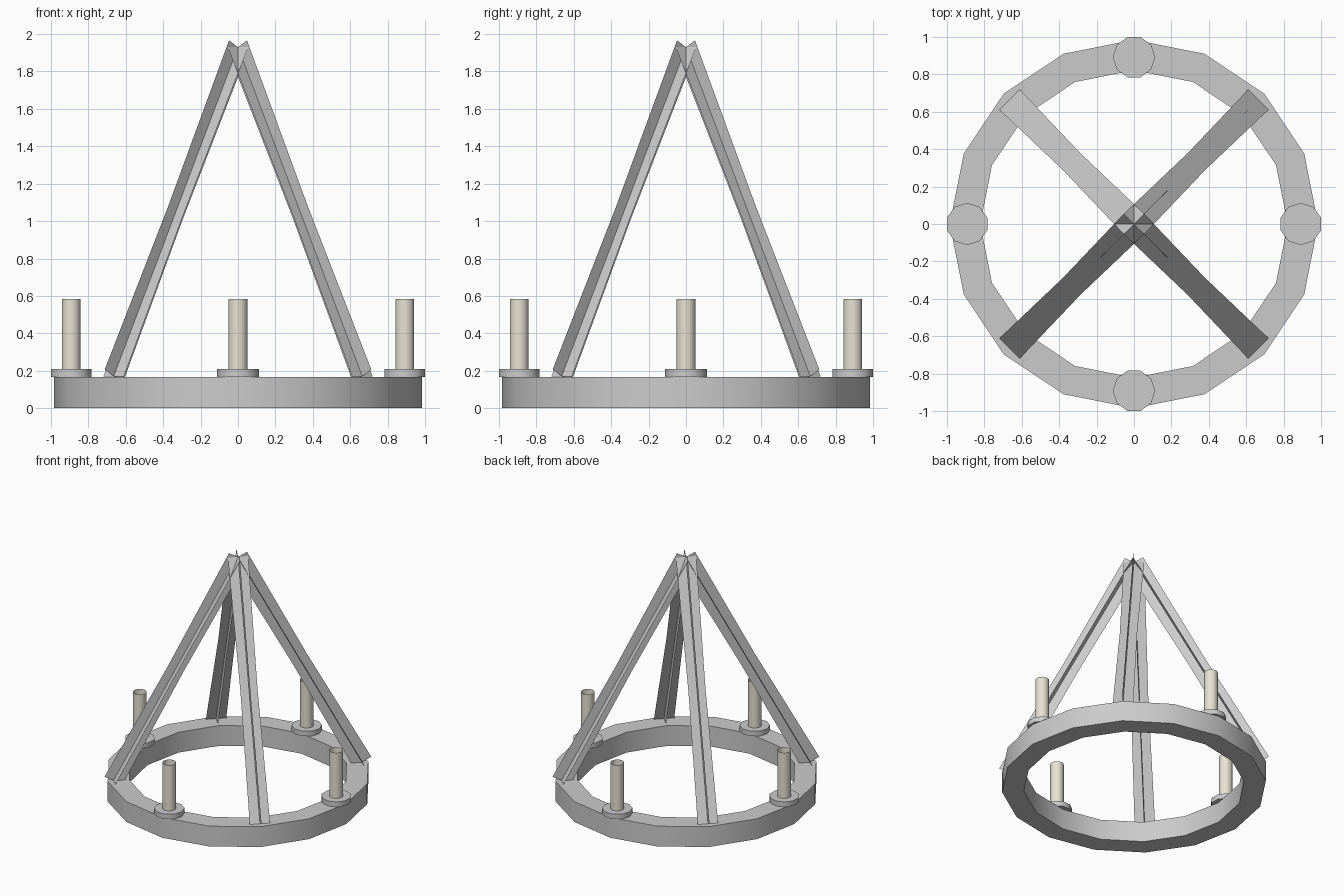
import bpy, bmesh
from math import cos, sin, pi, radians
from mathutils import Vector, Matrix

if "Cube" in bpy.data.objects:
    bpy.data.objects.remove(bpy.data.objects["Cube"])


def make(name, verts, faces, smooth=True, mat=None):
    mesh = bpy.data.meshes.new(name)
    mesh.from_pydata(verts, [], faces)
    obj = bpy.data.objects.new(name, mesh)
    bpy.context.collection.objects.link(obj)
    if mat:
        mesh.materials.append(mat)
    if smooth:
        bpy.ops.object.select_all(action='DESELECT')
        obj.select_set(True)
        bpy.context.view_layer.objects.active = obj
        bpy.ops.object.shade_smooth_by_angle(angle=radians(40))
    return obj


def loops(n, profile):
    """Rings of n points for each (radius, z), bridged by quads."""
    verts = [(r * cos(2 * pi * i / n), r * sin(2 * pi * i / n), z)
             for r, z in profile for i in range(n)]
    faces = [(k * n + i, k * n + (i + 1) % n, (k + 1) * n + (i + 1) % n, (k + 1) * n + i)
             for k in range(len(profile) - 1) for i in range(n)]
    return verts, faces


wax = bpy.data.materials.new("wax")
wax.diffuse_color = (0.80, 0.77, 0.65, 1)
wax.use_nodes = True
wax.node_tree.nodes["Principled BSDF"].inputs["Base Color"].default_value = wax.diffuse_color

# Hoop: 16-sided square-section ring
R, r, H, n = 0.985, 0.822, 0.167, 16
verts, faces = loops(n, [(R, 0), (R, H), (r, H), (r, 0)])
faces += [(3 * n + i, 3 * n + (i + 1) % n, (i + 1) % n, i) for i in range(n)]
make("hoop", verts, faces)

# Drip trays and open-topped candles
for k in range(4):
    place = Matrix.Rotation(k * pi / 2, 4, 'Z') @ Matrix.Translation((0, -0.892, 0))
    verts, faces = loops(10, [(0.113, H), (0.113, 0.208)])
    faces += [tuple(range(9, -1, -1)), tuple(range(10, 20))]
    make(f"drip_tray_{k + 1}", verts, faces).matrix_world = place
    verts, faces = loops(10, [(0.052, 0.208), (0.052, 0.583)])
    make(f"candle_{k + 1}", verts, faces, mat=wax).matrix_world = place

# Hanging chains: crossed planes, slightly waisted in the middle
bottom, top = Vector((0.94, 0, 0.17)), Vector((0, 0, 1.93))
side = Vector((0, 1, 0))
out = side.cross(top - bottom).normalized()
for k in range(4):
    verts, faces = [], []
    for axis in (side, out):
        b = len(verts)
        for t, w in ((0, 0.077), (0.5, 0.065), (1, 0.077)):
            p = bottom.lerp(top, t)
            verts += [p - axis * w, p + axis * w]
        faces += [(b, b + 1, b + 3, b + 2), (b + 2, b + 3, b + 5, b + 4)]
    chain = make(f"chain_{k + 1}", verts, faces, smooth=False)
    chain.rotation_euler.z = pi / 4 + k * pi / 2
